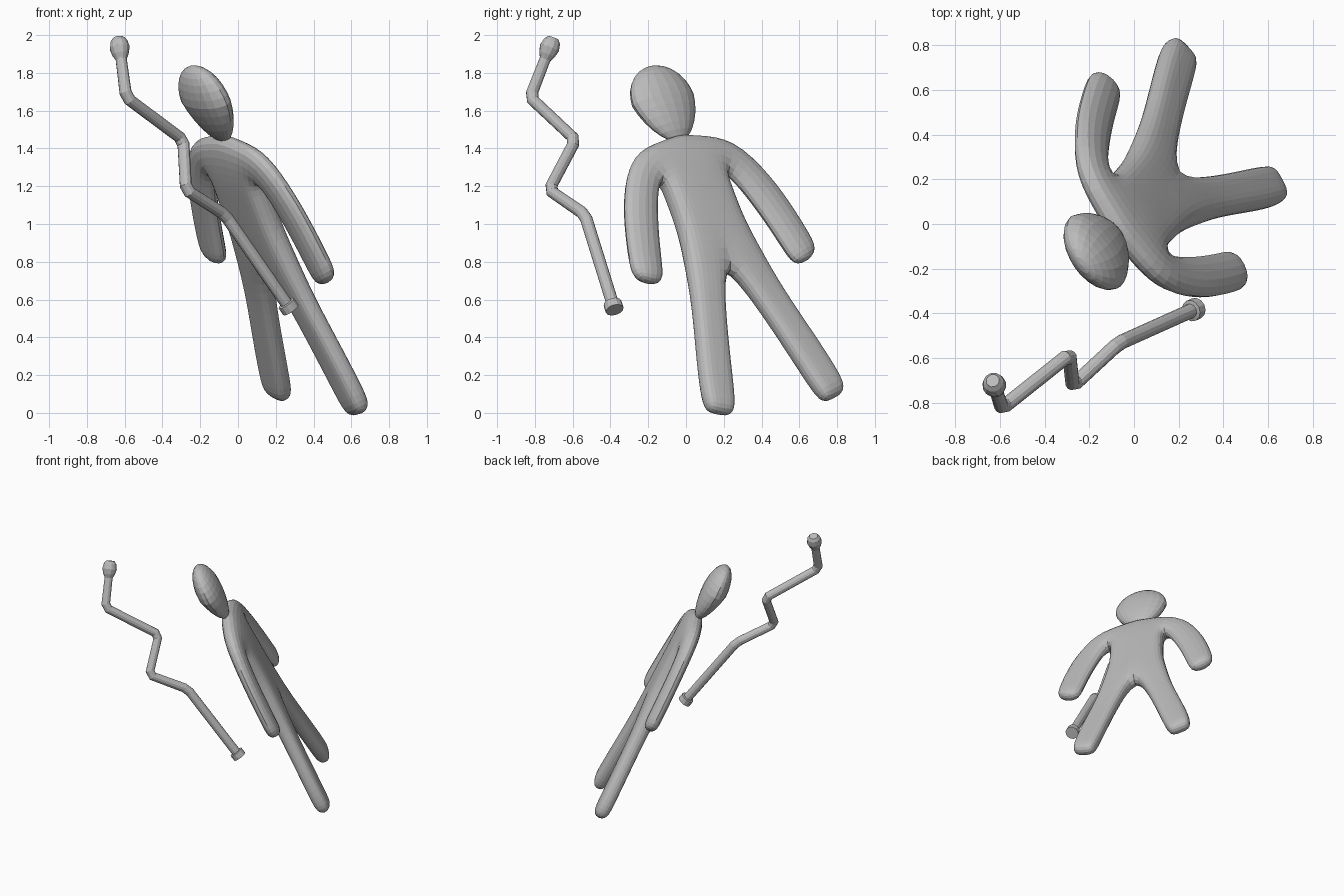
import bpy, bmesh
from mathutils import Vector, Matrix

if "Cube" in bpy.data.objects:
    bpy.data.objects.remove(bpy.data.objects["Cube"])

grey = bpy.data.materials.new("plain grey")
grey.diffuse_color = (0.5, 0.5, 0.5, 1)
grey.use_nodes = True
grey.node_tree.nodes["Principled BSDF"].inputs["Base Color"].default_value = grey.diffuse_color

# Leaning frame of the figure: across, front, up, with origin at the neck
UP = Vector((-0.318, -0.315, 0.895)).normalized()
ACROSS = Vector((-0.575, 0.81, 0.115)).normalized()
FRONT = UP.cross(ACROSS).normalized()
FRAME = Matrix((ACROSS, FRONT, UP)).transposed().to_4x4()
FRAME.translation = (-0.068, -0.013, 1.48)


def finish(bm, name, matrix=None):
    bmesh.ops.recalc_face_normals(bm, faces=bm.faces[:])
    me = bpy.data.meshes.new(name)
    bm.to_mesh(me)
    bm.free()
    me.materials.append(grey)
    ob = bpy.data.objects.new(name, me)
    bpy.context.collection.objects.link(ob)
    if matrix:
        me.transform(matrix)
    return ob


def limb_row(cu, cv, half, thick, d, count):
    """Row of cage points across a limb; d is the crosswise direction."""
    return [(cu + d[0] * half * t, cv + d[1] * half * t, thick)
            for t in ([-1, 0, 1] if count == 3 else [1, -1])]


# Cage of half the body: rows of (across, up, half thickness)
trunk = [
    [(0, 0.015, .06), (.10, -.005, .06), (.335, -.05, .06)],
    [(0, -.20, .08), (.11, -.20, .08), (.205, -.215, .06)],
    [(0, -.34, .08), (.11, -.34, .075), (.205, -.34, .065)],
    [(0, -.53, .075), (.11, -.53, .075), (.205, -.53, .06)],
    [(0, -.74, .065), (.12, -.75, .07), (.25, -.74, .06)],
]
for cu, cv, h in [(.195, -.97, .098), (.28, -1.25, .1), (.345, -1.48, .102), (.375, -1.61, .085)]:
    trunk.append(limb_row(cu, cv, h, .054, (.955, .29), 3))
arm = [[trunk[0][2], trunk[1][2]]]
for cu, cv, h in [(.385, -.34, .11), (.45, -.53, .107), (.495, -.70, .106), (.52, -.815, .092)]:
    arm.append(limb_row(cu, cv, h, .055, (.938, .346), 2))

# Body: mirrored cage, front and back sheets, joined along the outline
bm = bmesh.new()
pts = {}


def pair(p, side):
    key = (round(p[0] * side, 4) + 0.0, round(p[1], 4))
    if key not in pts:
        k = (1.6 + key[1]) / 1.6          # slight shift growing towards the neck
        u, n = key[0] - 0.02 * k, 0.014 + 0.016 * k
        pts[key] = (bm.verts.new((u, n + p[2], key[1])),
                    bm.verts.new((u, n - p[2], key[1])))
    return pts[key]


for side in (1, -1):
    for rows in (trunk, arm):
        for r0, r1 in zip(rows, rows[1:]):
            for i in range(len(r0) - 1):
                q = [pair(p, side) for p in (r0[i], r0[i + 1], r1[i + 1], r1[i])]
                bm.faces.new([v[0] for v in q])
                bm.faces.new([v[1] for v in reversed(q)])
back = {f: b for f, b in pts.values()}
for e in [e for e in bm.edges if e.is_boundary and e.verts[0] in back]:
    a, b = e.verts
    bm.faces.new((a, b, back[b], back[a]))
body = finish(bm, "body", FRAME)
sub = body.modifiers.new("rounding", 'SUBSURF')
sub.levels = sub.render_levels = 2

# Head: flattened egg narrowing to the neck
bm = bmesh.new()
bmesh.ops.create_uvsphere(bm, u_segments=20, v_segments=14, radius=1)
for v in bm.verts:
    t = v.co.z
    f = 1 + 0.22 * min(t, 0)
    v.co = (v.co.x * 0.194 * f - 0.016,
            v.co.y * 0.09 * f + 0.054 + 0.02 * min(0, t),
            0.222 + t * (0.203 if t > 0 else 0.25))
finish(bm, "head", FRAME)

# Staff: crooked tube with blunted bends, a knob on top and a wider foot
corners = [Vector(c) for c in ((-.633, -.702, 1.985), (-.592, -.825, 1.67), (-.29, -.585, 1.445),
                               (-.275, -.725, 1.18), (-.07, -.535, 1.05), (.28, -.378, .545))]
R = 0.033
path = [(corners[0].lerp(corners[1], 1 - t), r) for t, r in
        [(1, .03), (.94, .046), (.83, .054), (.72, .044), (.66, .033), (.64, .03)]]
for prev, c, nxt in zip(corners, corners[1:], corners[2:]):
    for other in (prev, nxt):
        path.append((c + (other - c).normalized() * 0.028, R))
path += [(corners[4].lerp(corners[5], t), r) for t, r in [(.925, .033), (.93, .049), (1, .049)]]
cu = bpy.data.curves.new("staff", 'CURVE')
cu.dimensions = '3D'
cu.bevel_depth = 1.0
cu.bevel_resolution = 4
cu.use_fill_caps = True
sp = cu.splines.new('POLY')
sp.points.add(len(path) - 1)
for p, (co, r) in zip(sp.points, path):
    p.co = (*co, 1)
    p.radius = r
sp.use_smooth = False
cu.materials.append(grey)
bpy.context.collection.objects.link(bpy.data.objects.new("staff", cu))
